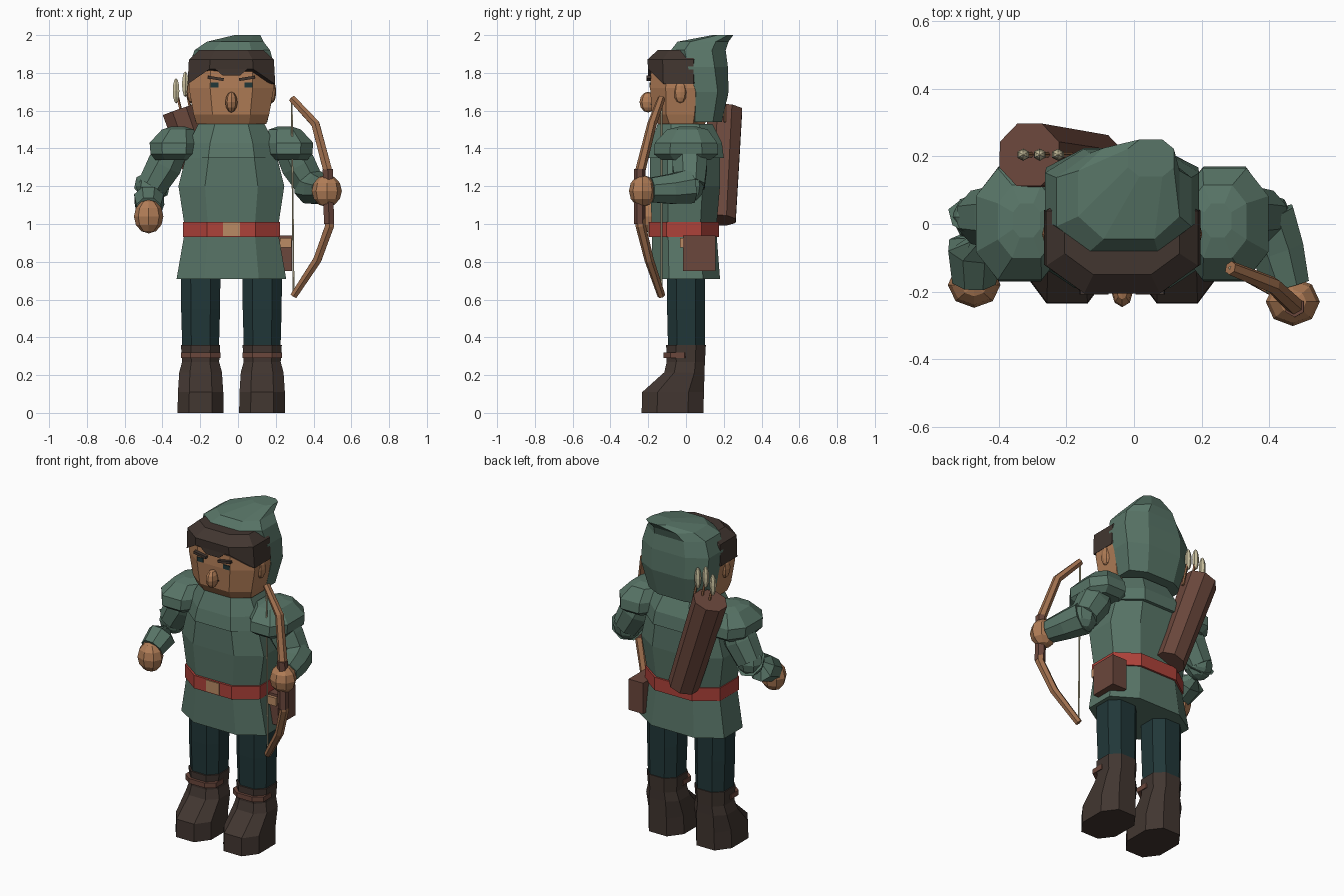
import bpy, bmesh, math
from mathutils import Vector

if "Cube" in bpy.data.objects:
    bpy.data.objects.remove(bpy.data.objects["Cube"], do_unlink=True)

CX = -0.035  # centre line of the body


def material(name, rgb):
    m = bpy.data.materials.new(name)
    m.use_nodes = True
    m.diffuse_color = (*rgb, 1)
    m.node_tree.nodes["Principled BSDF"].inputs["Base Color"].default_value = (*rgb, 1)
    return m


green = material("forest green", (0.098, 0.178, 0.136))
skin = material("tan skin", (0.44, 0.205, 0.095))
dark = material("dark brown", (0.054, 0.037, 0.030))
leather = material("leather brown", (0.145, 0.063, 0.045))
red = material("belt red", (0.42, 0.054, 0.042))
teal = material("dark teal", (0.015, 0.038, 0.040))
wood = material("bow wood", (0.36, 0.165, 0.078))
cream = material("feather cream", (0.60, 0.54, 0.35))
brass = material("pale brass", (0.50, 0.26, 0.13))


def finish(bm, name, mat):
    bmesh.ops.recalc_face_normals(bm, faces=bm.faces)
    me = bpy.data.meshes.new(name)
    bm.to_mesh(me)
    bm.free()
    me.materials.append(mat)
    ob = bpy.data.objects.new(name, me)
    bpy.context.collection.objects.link(ob)
    return ob


def skin_rings(name, rings, mat):
    """Join closed rings of points into a capped solid."""
    bm = bmesh.new()
    loops = [[bm.verts.new(p) for p in r] for r in rings]
    n = len(loops[0])
    for a, b in zip(loops, loops[1:]):
        for i in range(n):
            j = (i + 1) % n
            bm.faces.new((a[i], a[j], b[j], b[i]))
    bm.faces.new(loops[0])
    bm.faces.new(loops[-1])
    return finish(bm, name, mat)


def loft(name, levels, mat, cx=CX, c=0.5):
    """Stack chamfered rectangles: each level is z, half width, front y, back y, x shift."""
    rings = []
    for z, rx, y0, y1, *dx in levels:
        x, y, ry = cx + (dx[0] if dx else 0), (y0 + y1) / 2, (y1 - y0) / 2
        corners = [(c, -1), (1, -c), (1, c), (c, 1), (-c, 1), (-1, c), (-1, -c), (-c, -1)]
        rings.append([(x + u * rx, y + v * ry, z) for u, v in corners])
    return skin_rings(name, rings, mat)


def tube(name, path, radii, mat, sides=8):
    """Sweep a polygon along a path with one radius per point."""
    pts = [Vector(p) for p in path]
    rings = []
    for i, p in enumerate(pts):
        t = (pts[min(i + 1, len(pts) - 1)] - pts[max(i - 1, 0)]).normalized()
        ref = Vector((0, 1, 0)) if abs(t.z) > 0.6 else Vector((0, 0, 1))
        u = t.cross(ref).normalized()
        v = t.cross(u)
        angles = [(k + 0.5) * math.tau / sides for k in range(sides)]
        rings.append([p + radii[i] * (u * math.cos(a) + v * math.sin(a)) for a in angles])
    return skin_rings(name, rings, mat)


def ball(name, loc, size, mat, seg=8, rows=6):
    bm = bmesh.new()
    bmesh.ops.create_uvsphere(bm, u_segments=seg, v_segments=rows, radius=1)
    bmesh.ops.scale(bm, vec=size, verts=bm.verts)
    bmesh.ops.translate(bm, vec=loc, verts=bm.verts)
    return finish(bm, name, mat)


def box(name, loc, size, mat, tilt=0):
    bm = bmesh.new()
    bmesh.ops.create_cube(bm, size=1)
    bmesh.ops.scale(bm, vec=size, verts=bm.verts)
    ob = finish(bm, name, mat)
    ob.location, ob.rotation_euler = loc, (0, tilt, 0)
    return ob


# Tunic, cowl and belt
loft("tunic", [(0.71, 0.29, -0.18, 0.18), (0.97, 0.245, -0.18, 0.16), (1.2, 0.28, -0.19, 0.18),
               (1.36, 0.24, -0.19, 0.18), (1.42, 0.2, -0.15, 0.15)], green)
loft("cowl", [(1.35, 0.245, -0.2, 0.2), (1.43, 0.225, -0.185, 0.19), (1.53, 0.175, -0.15, 0.14)], green)
loft("belt", [(0.93, 0.257, -0.195, 0.175), (1.01, 0.257, -0.195, 0.175)], red)
box("belt_buckle", (CX, -0.196, 0.972), (0.09, 0.009, 0.07), brass)

# Head and face
loft("head", [(1.53, 0.185, -0.15, 0.1), (1.58, 0.2, -0.18, 0.12), (1.72, 0.225, -0.19, 0.14),
              (1.83, 0.22, -0.185, 0.14), (1.9, 0.18, -0.14, 0.12)], skin)
hair = loft("hair", [(1.82, 0.232, -0.2, 0.12), (1.87, 0.225, -0.205, 0.12), (1.92, 0.17, -0.15, 0.1)], dark)
for v in hair.data.vertices:
    if v.co.z < 1.83 and abs(v.co.x - CX) > 0.2:
        v.co.z = 1.74  # sideburns
peak = [(-0.09, 1.825), (-0.045, 1.785), (0.045, 1.785), (0.09, 1.825)]
skin_rings("hair_peak", [[(CX + x, y, z) for x, z in peak] for y in (-0.2, -0.185)], dark)
ball("nose", (CX, -0.2, 1.645), (0.032, 0.046, 0.055), skin)
box("mouth", (CX, -0.184, 1.635), (0.065, 0.009, 0.008), dark)
for side, name in ((1, "left"), (-1, "right")):
    box(name + "_eye", (CX + side * 0.09, -0.189, 1.735), (0.042, 0.009, 0.026), teal)
    box(name + "_brow", (CX + side * 0.083, -0.197, 1.771), (0.085, 0.022, 0.015), dark, -side * 0.16)
    ball(name + "_ear", (CX + side * 0.215, -0.03, 1.7), (0.022, 0.036, 0.06), skin)

# Hood with a point that leans back
loft("hood", [(1.54, 0.19, 0.0, 0.19), (1.7, 0.225, -0.005, 0.225), (1.83, 0.228, -0.06, 0.222),
              (1.92, 0.2, -0.08, 0.21, 0.005), (1.965, 0.15, -0.045, 0.225, 0.02),
              (2.0, 0.068, 0.14, 0.25, 0.085)], green)

# Legs, boots, straps and shoulder pads, mirrored about the centre line
for side, name in ((1, "left"), (-1, "right")):
    x = CX + side * 0.163
    loft(name + "_trouser", [(0.34, 0.097, -0.095, 0.1), (0.55, 0.103, -0.1, 0.1),
                             (0.76, 0.105, -0.1, 0.1)], teal, x)
    loft(name + "_boot", [(0, 0.122, -0.235, 0.092), (0.11, 0.12, -0.232, 0.095), (0.215, 0.113, -0.115, 0.098),
                          (0.27, 0.098, -0.102, 0.1), (0.36, 0.104, -0.105, 0.105)], dark, x)
    loft(name + "_boot_strap", [(0.29, 0.105, -0.12, 0.03), (0.32, 0.105, -0.12, 0.03)], leather, x)
    loft(name + "_shoulder_pad", [(1.34, 0.1, -0.13, 0.13), (1.37, 0.125, -0.17, 0.17), (1.43, 0.13, -0.165, 0.165),
                                  (1.5, 0.085, -0.1, 0.115, -side * 0.02), (1.515, 0.04, -0.04, 0.06, -side * 0.02)],
         green, CX + side * 0.303)

# Arms and fists
arms = {
    "right": [(-0.34, 0.01, 1.42), (-0.39, 0.02, 1.31), (-0.455, 0.02, 1.2), (-0.47, -0.07, 1.13), (-0.473, -0.165, 1.08)],
    "left": [(0.27, 0.01, 1.42), (0.32, 0.02, 1.31), (0.385, 0.02, 1.2), (0.425, -0.08, 1.185), (0.455, -0.185, 1.18)],
}
for name, path in arms.items():
    tube(name + "_upper_arm", path[:3], (0.09, 0.1, 0.085), green)
    tube(name + "_forearm", path[2:], (0.098, 0.085, 0.07), green)
    ball(name + "_elbow", path[2], (0.085, 0.075, 0.085), green)
ball("right_hand", (-0.473, -0.18, 1.04), (0.078, 0.068, 0.09), skin)
ball("left_hand", (0.47, -0.23, 1.175), (0.08, 0.072, 0.085), skin)

# Bow with grip and string
bow = [(0.285, -0.13, 1.665), (0.41, -0.18, 1.53), (0.473, -0.24, 1.29), (0.48, -0.25, 1.14),
       (0.485, -0.24, 0.99), (0.42, -0.195, 0.81), (0.295, -0.13, 0.62)]
tube("bow", bow, (0.021, 0.025, 0.027, 0.027, 0.027, 0.025, 0.021), wood, 6)
tube("bow_grip", [(0.475, -0.245, 1.29), (0.482, -0.245, 1.0)], (0.031, 0.031), leather, 6)
tube("bow_string", [bow[0], bow[-1]], (0.005, 0.005), cream, 5)

# Quiver and arrows
tube("quiver", [(-0.11, 0.18, 1.02), (-0.31, 0.205, 1.605)], (0.09, 0.1), leather)
for i, (x, z) in enumerate([(-0.328, 1.705), (-0.279, 1.74), (-0.225, 1.72)]):
    tube(f"arrow_shaft_{i + 1}", [(x + 0.04, 0.205, 1.54), (x, 0.205, z)], (0.008, 0.008), wood, 5)
    ball(f"arrow_feather_{i + 1}", (x, 0.205, z), (0.02, 0.018, 0.067), cream, 6, 6)

# Hip pouch
box("pouch", (0.235, 0.07, 0.845), (0.1, 0.17, 0.19), leather)
box("pouch_clasp", (0.252, -0.018, 0.9), (0.06, 0.03, 0.05), brass)
